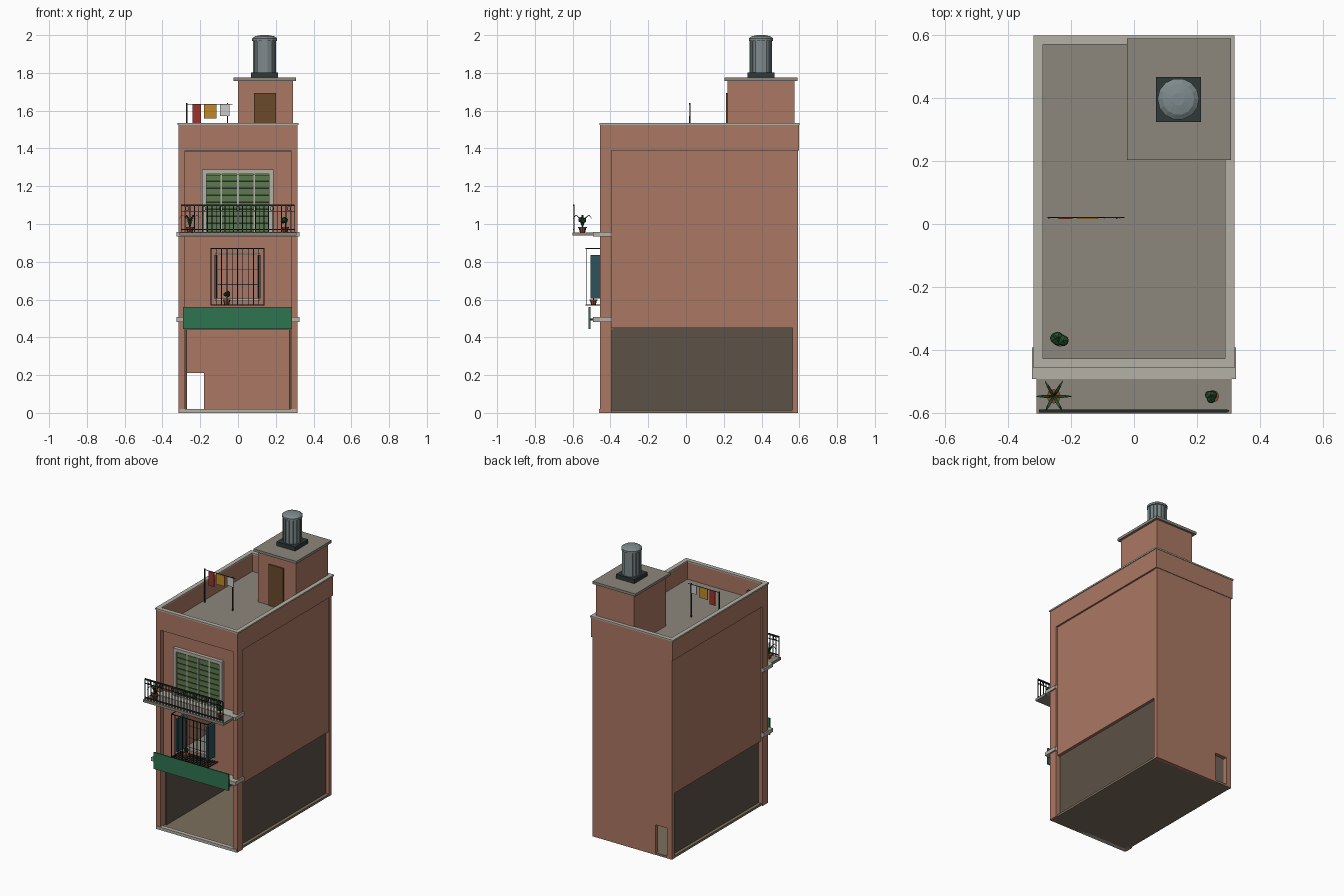
import bpy, bmesh, math, random
from mathutils import Vector, Matrix

if "Cube" in bpy.data.objects:
    bpy.data.objects.remove(bpy.data.objects["Cube"])

random.seed(3)


def mat(name, hexv):
    m = bpy.data.materials.new(name)
    c = [int(hexv[i:i + 2], 16) / 255 for i in (0, 2, 4)]
    m.diffuse_color = [((v + 0.055) / 1.055) ** 2.4 for v in c] + [1]
    m.use_nodes = True
    m.node_tree.nodes["Principled BSDF"].inputs["Base Color"].default_value = m.diffuse_color
    return m


BRICK, STONE = mat("brick", "AB7863"), mat("stone", "B4B1A6")
DECK, DARK = mat("deck", "8C867C"), mat("shade", "5C5247")
IRON, GREEN = mat("iron", "24282A"), mat("shutter", "5C7A4C")
SIGN, TEAL = mat("sign", "2F7350"), mat("teal", "2C525C")
WOOD, TANK = mat("wood", "6A4A2A"), mat("steel", "7E8A8C")
BASE, CLAY = mat("base", "2E3838"), mat("clay", "8A4A30")
LEAF, FLOOR = mat("leaf", "234F29"), mat("floor", "7C705E")


def finish(name, bm, m):
    me = bpy.data.meshes.new(name)
    bm.to_mesh(me)
    bm.free()
    ob = bpy.data.objects.new(name, me)
    bpy.context.collection.objects.link(ob)
    me.materials.append(m)
    return ob


def boxes(name, m, *bs):
    """One object from boxes given as x0, x1, y0, y1, z0, z1."""
    bm = bmesh.new()
    for x0, x1, y0, y1, z0, z1 in bs:
        T = Matrix.Translation(((x0 + x1) / 2, (y0 + y1) / 2, (z0 + z1) / 2))
        bmesh.ops.create_cube(bm, size=1, matrix=T @ Matrix.Diagonal((x1 - x0, y1 - y0, z1 - z0, 1)))
    return finish(name, bm, m)


def mirrored(x0, x1, *r):
    return (x0, x1, *r), (-x1, -x0, *r)


def holed(x0, x1, y0, y1, z0, z1, a, b, c, d):
    """Wall boxes around an opening a..b in x, c..d in z."""
    bs = [(x0, a, y0, y1, z0, z1), (b, x1, y0, y1, z0, z1), (a, b, y0, y1, d, z1)]
    return bs + ([(a, b, y0, y1, z0, c)] if c > z0 else [])


def ring(x0, x1, y0, y1, z0, z1, t):
    return [(x0, x1, y0, y0 + t, z0, z1), (x0, x1, y1 - t, y1, z0, z1),
            (x0, x0 + t, y0 + t, y1 - t, z0, z1), (x1 - t, x1, y0 + t, y1 - t, z0, z1)]


def lathe(name, m, x, y, profile, n):
    """Closed turned shape from (radius, z) pairs."""
    bm = bmesh.new()
    rows = [[bm.verts.new((x + r * math.cos(2 * math.pi * i / n), y + r * math.sin(2 * math.pi * i / n), z))
             for i in range(n)] for r, z in profile]
    for a, b in zip(rows, rows[1:]):
        for i in range(n):
            j = (i + 1) % n
            bm.faces.new((a[i], a[j], b[j], b[i]))
    bm.faces.new(rows[0][::-1])
    bm.faces.new(rows[-1])
    return finish(name, bm, m)


def bush(name, x, y, z, r):
    bm = bmesh.new()
    for k in range(5):
        o = Vector((random.uniform(-1, 1), random.uniform(-.7, .7), random.uniform(-.5, .7))) * r * 0.5
        bmesh.ops.create_icosphere(bm, subdivisions=1, radius=r * 0.65,
                                   matrix=Matrix.Translation(Vector((x, y, z)) + o))
    return finish(name, bm, LEAF)


def pot(name, x, y, z, r=0.018):
    lathe(name, CLAY, x, y, [(r * .7, z), (r, z + .022), (r * 1.15, z + .022), (r * 1.15, z + .028)], 8)


# Ground floor shell, open to the front, with a rear doorway
boxes("floor_slab", FLOOR, (-.305, .305, -.455, .592, 0, .015))
boxes("front_sill", STONE, (-.31, .31, -.46, -.43, 0, .02))
boxes("shop_side_walls", DARK, *mirrored(.27, .283, -.40, .565, .012, .45))
boxes("rear_wall", BRICK, *holed(-.307, .307, .565, .593, 0, 1.39, -.27, -.18, 0, .21))
boxes("corner_pillars", BRICK, *mirrored(.28, .315, -.455, -.395, .0, 1.39))

# Upper storeys
boxes("upper_side_walls", BRICK, *mirrored(.27, .303, -.40, .566, .45, 1.39))
boxes("front_wall", BRICK, *holed(-.285, .285, -.42, -.39, .44, 1.39, -.115, .11, .60, .84))
boxes("storey_slabs", DECK, (-.27, .27, -.39, .565, .45, .48), (-.27, .27, -.39, .565, .93, .955))
boxes("ledges", STONE, (-.325, .325, -.493, -.393, .482, .507), (-.325, .325, -.493, -.393, .935, .958))

# Roof deck and parapet
boxes("roof_deck", DECK, (-.295, .295, -.435, .575, 1.385, 1.405))
boxes("parapet", BRICK, *ring(-.315, .315, -.455, .597, 1.39, 1.527, .025))
boxes("parapet_cap", STONE, *ring(-.32, .32, -.458, .6, 1.525, 1.535, .03))

# Stair house with door and water tank
boxes("stair_house", BRICK, (0, .292, .22, .575, 1.40, 1.757))
boxes("stair_house_cap", DECK, (-.023, .308, .203, .59, 1.757, 1.775))
boxes("stair_door", WOOD, (.085, .2, .212, .222, 1.405, 1.693))
boxes("tank_base", BASE, (.07, .213, .325, .468, 1.775, 1.803))
lathe("water_tank", TANK, .141, .397,
      [(.058, 1.80), (.058, 1.97), (.066, 1.97), (.066, 1.983), (.05, 1.994), (.02, 2.0)], 14)
ribs = [(.141 + .058 * math.cos(a), .397 + .058 * math.sin(a)) for a in
        [i * 2 * math.pi / 14 for i in range(14)]]
boxes("tank_ribs", TANK, *[(x - .003, x + .003, y - .003, y + .003, 1.80, 1.975) for x, y in ribs])

# Upper shuttered window
boxes("upper_window_frame", STONE, *holed(-.19, .187, -.445, -.415, .958, 1.288, -.168, .165, .96, 1.266))
boxes("upper_window_panel", GREEN, (-.168, .165, -.428, -.418, .958, 1.266))
boxes("upper_window_mullions", STONE, *[(x - .004, x + .004, -.438, -.42, .958, 1.266) for x in (-.088, 0, .085)])
slats = boxes("upper_window_slats", GREEN,
              *[(-.166, .163, -.436, -.424, .97 + i * .037, 1.0 + i * .037) for i in range(8)])
boxes("upper_window_gaps", IRON, *[(-.166, .163, -.432, -.42, 1.0 + i * .037, 1.007 + i * .037) for i in range(7)])

# Balcony slab and railing
boxes("balcony_slab", DECK, (-.31, .31, -.602, -.42, .938, .956))
rail = [(-.302, .298, -.599, -.589, 1.094, 1.102), (-.302, .298, -.596, -.591, 1.066, 1.070),
        (-.302, .298, -.597, -.590, .968, .974)]
rail += [(x - .0022, x + .0022, -.596, -.591, .956, 1.098) for x in [-.3 + i * .6 / 26 for i in range(27)]]
boxes("balcony_railing", IRON, *rail)
bm = bmesh.new()
for i in range(7):
    T = Matrix.Translation((-.27 + i * .09, -.594, 1.082)) @ Matrix.Rotation(math.pi / 2, 4, 'X')
    v = bmesh.ops.create_circle(bm, segments=10, radius=.012, matrix=T)["verts"]
    e = list({e for p in v for e in p.link_edges})
    g = bmesh.ops.extrude_edge_only(bm, edges=e)["geom"]
    c = Vector(T.translation)
    for p in g:
        if isinstance(p, bmesh.types.BMVert):
            p.co = c + (p.co - c) * .7
finish("railing_circles", bm, IRON).modifiers.new("thickness", 'SOLIDIFY').thickness = .004

# Lower window, open shutters and iron cage
boxes("lower_window_frame", STONE, *holed(-.122, .117, -.428, -.405, .593, .847, -.108, .103, .605, .835))
boxes("lower_window_bars", STONE, *[(-.108, .103, -.417, -.412, z - .002, z + .002) for z in (.68, .76)])
boxes("lower_shutters", TEAL, (-.125, -.112, -.505, -.425, .605, .835), (.107, .12, -.505, -.425, .605, .835))
cage = [(-.145, .14, -.531, -.526, z, z + .005) for z in (.568, .868)]
for z in (.568, .868):
    cage += [(x, x + .004, -.53, -.42, z, z + .005) for x in (-.145, .136)]
cage += [(x - .002, x + .002, -.53, -.526, .57, .87) for x in [-.143 + i * .0281 for i in range(11)]]
cage += [(x - .004, x + .004, -.53, -.42, .568, .573) for x in [-.13 + i * .0175 for i in range(16)]]
boxes("window_cage", IRON, *cage)

# Shop sign board, leaning outward at the top, with two brackets
boxes("sign_board", SIGN, (-.29, .287, -.516, -.506, .445, .56))
boxes("sign_brackets", IRON, *mirrored(.2, .21, -.508, -.49, .49, .5))

# Clothes line
boxes("line_poles", IRON, (-.274, -.268, .017, .023, 1.405, 1.64), (-.058, -.052, .017, .023, 1.405, 1.64),
      (-.275, -.03, .0185, .0215, 1.632, 1.635))
for n, h, x0, x1, z0 in (("red_cloth", "A03028", -.24, -.195, 1.533), ("yellow_cloth", "C08A2A", -.18, -.115, 1.558),
                         ("white_cloth", "C8C8C8", -.095, -.045, 1.572)):
    boxes(n, mat(n, h), (x0, x1, .016, .021, z0, 1.632))

# Potted plants
for n, x, y, z, r in (("roof", -.235, -.37, 1.405, .03), ("balcony", .25, -.548, .956, .024),
                      ("cage", -.06, -.49, .573, .02)):
    pot(n + "_pot", x, y, z)
    boxes(n + "_stem", LEAF, (x - .002, x + .002, y - .002, y + .002, z + .02, z + .05))
    bush(n + "_bush", x, y, z + .035 + r, r)
pot("palm_pot", -.255, -.548, .956, .02)
bm = bmesh.new()
for i in range(6):
    a = i * math.pi / 3
    d, s = Vector((math.cos(a), math.sin(a), 0)), Vector((-math.sin(a), math.cos(a), 0))
    prev = None
    for r, z, w in ((0, .98, .003), (.018, 1.03, .005), (.038, 1.046, .004), (.056, 1.03, .0006)):
        p = Vector((-.255, -.548, z)) + d * r
        cur = (bm.verts.new(p - s * w), bm.verts.new(p + s * w))
        if prev:
            bm.faces.new((prev[0], prev[1], cur[1], cur[0]))
        prev = cur
finish("palm_leaves", bm, LEAF).modifiers.new("thickness", 'SOLIDIFY').thickness = .002
